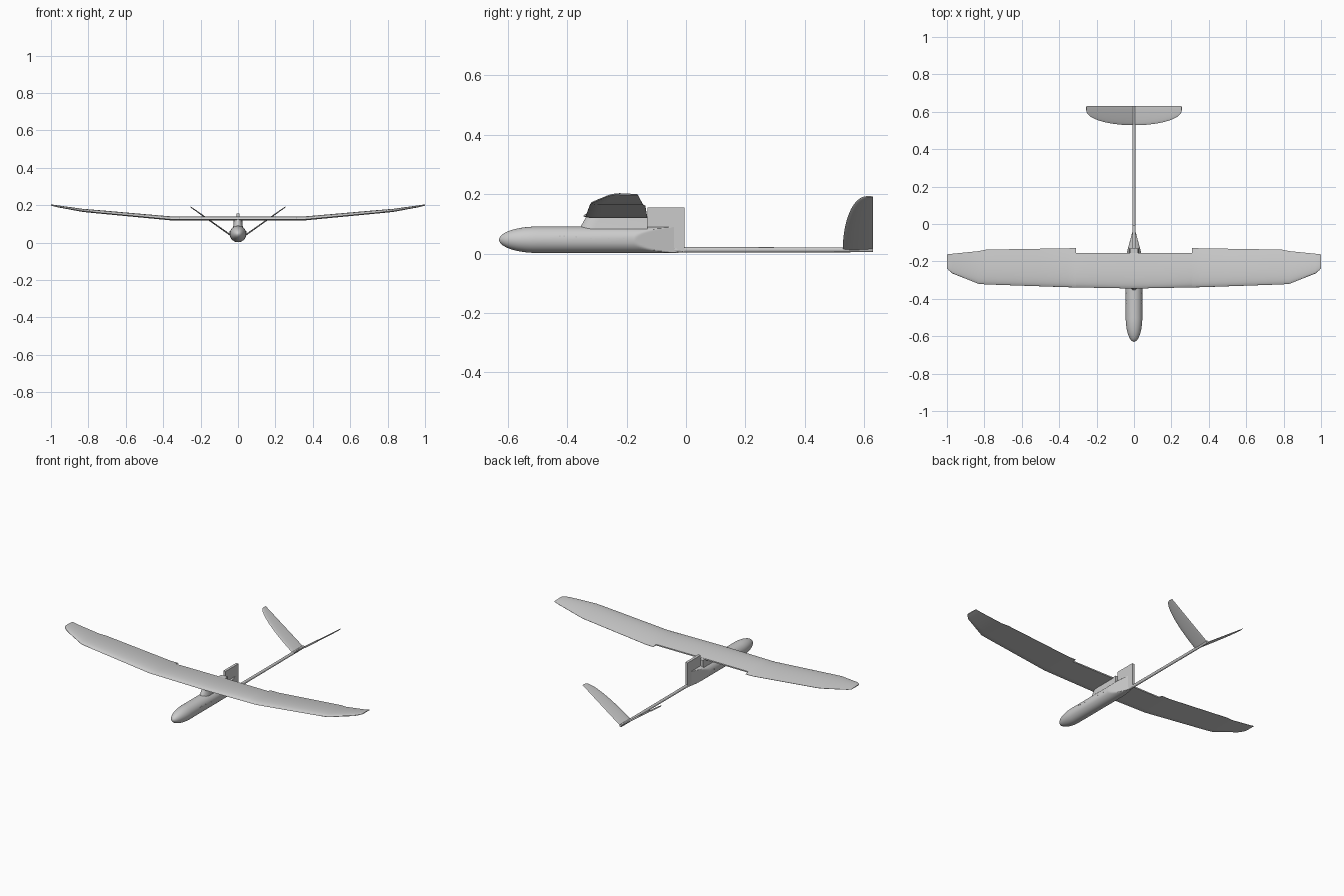
import bpy, bmesh
from math import sin, cos, pi, sqrt, radians
from mathutils import Vector

if "Cube" in bpy.data.objects:
    bpy.data.objects.remove(bpy.data.objects["Cube"])


def loft(name, rings, smooth=35):
    """Skin a list of equal-length closed rings and cap both ends."""
    bm = bmesh.new()
    vs = [[bm.verts.new(p) for p in r] for r in rings]
    n = len(rings[0])
    for a, b in zip(vs, vs[1:]):
        for i in range(n):
            j = (i + 1) % n
            bm.faces.new((a[i], a[j], b[j], b[i]))
    bm.faces.new(vs[0])
    bm.faces.new(vs[-1])
    bmesh.ops.remove_doubles(bm, verts=bm.verts, dist=1e-5)
    bmesh.ops.recalc_face_normals(bm, faces=bm.faces)
    me = bpy.data.meshes.new(name)
    bm.to_mesh(me)
    bm.free()
    ob = bpy.data.objects.new(name, me)
    bpy.context.collection.objects.link(ob)
    bpy.ops.object.select_all(action='DESELECT')
    ob.select_set(True)
    bpy.context.view_layer.objects.active = ob
    bpy.ops.object.shade_smooth_by_angle(angle=radians(smooth))
    return ob


def lerp_table(table, x):
    """Linear lookup of all columns of a station table by its first column."""
    for a, b in zip(table, table[1:]):
        if x <= b[0]:
            t = (x - a[0]) / (b[0] - a[0])
            return [p + (q - p) * t for p, q in zip(a[1:], b[1:])]
    return table[-1][1:]


# Pod: round body with elliptical nose, sliced to a vertical wedge at the rear
R, CZ = 0.0445, 0.0465


def pod_ring(y, r, half_width):
    return [(max(-half_width, min(half_width, r * cos(a))), y, CZ + r * sin(a))
            for a in (2 * pi * i / 48 for i in range(48))]


rings = []
for i in range(1, 15):
    a = pi / 2 * i / 14
    rings.append(pod_ring(-0.5 - 0.13 * cos(a * 0.99 + 0.01 * pi / 2), R * sin(a), 1))
rings.insert(0, pod_ring(-0.63, 0.001, 1))
for i in range(21):
    t = i / 20
    rings.append(pod_ring(-0.175 + 0.15 * t, R, R + (0.004 - R) * t))
loft("fuselage_pod", rings)

# Tail boom
boom = [[(0.008 * cos(2 * pi * i / 20), y, 0.0125 + r * sin(2 * pi * i / 20))
         for i in range(20)] for y, r in ((-0.1, 0.0095), (0.63, 0.008))]
loft("tail_boom", boom)


# Pylon: rounded saddle between pod and wing
def pylon_ring(z, y0, y1, w):
    pts = [(w * cos(a), y0 + 0.05 - 0.05 * sin(a), z)
           for a in (pi * i / 14 for i in range(15))]
    return pts + [(-w, y1, z), (w, y1, z)]


loft("wing_pylon", [pylon_ring(0.07, -0.362, -0.13, 0.028),
                    pylon_ring(0.092, -0.354, -0.13, 0.025),
                    pylon_ring(0.126, -0.335, -0.13, 0.022)])

# Upright fin plate behind the wing
fin = [[(x, -0.13, 0.06), (x, -0.005, 0.004), (x, -0.005, 0.155), (x, -0.13, 0.155)]
       for x in (-0.008, 0.008)]
loft("motor_fin", fin)

# Wing stations: x, leading edge y, trailing edge y, base z, thickness
STATIONS = [(0, -0.345, -0.122, 0.119, 0.021), (0.36, -0.338, -0.130, 0.119, 0.021),
            (0.79, -0.323, -0.137, 0.160, 0.017), (0.83, -0.320, -0.145, 0.164, 0.016),
            (0.97, -0.265, -0.159, 0.190, 0.009), (0.99, -0.248, -0.161, 0.195, 0.007),
            (1.0, -0.235, -0.163, 0.198, 0.003)]
N = 14


def wing_ring(x, cut=None):
    le, te, z, th = lerp_table(STATIONS, abs(x))
    end = 1 if cut is None else (cut - le) / (te - le)
    top, bottom = [], []
    for i in range(N + 1):
        t = end * (i / N) ** 1.6
        h = 2.6 * sqrt(t) * (1 - t) * th
        y = le + (te - le) * t
        top.append((x, y, z + 0.28 * th * (1 - t) + 0.75 * h + 0.0015))
        bottom.append((x, y, z + 0.28 * th * max(0, 1 - t * 6) ** 2))
    return top + bottom[::-1]


half = [wing_ring(x, -0.155) for x in (0, 0.15, 0.31)]
half += [wing_ring(x) for x in (0.3101, 0.36, 0.5, 0.65, 0.79, 0.83, 0.9, 0.97, 0.99, 1.0)]
mirrored = [[(-p[0], p[1], p[2]) for p in r] for r in half[:0:-1]]
loft("wing", mirrored + half, 30)

# V-tail: two half-elliptical blades with straight trailing edges
dihedral = radians(35.3)
for side, label in ((1, "right"), (-1, "left")):
    rings = []
    out = Vector((side * cos(dihedral), 0, sin(dihedral)))
    up = Vector((-side * sin(dihedral), 0, cos(dihedral)))
    for i in range(19):
        s = sin(pi / 2 * i / 18)
        chord = 0.024 + 0.078 * sqrt(max(0, 1 - s * s))
        th = 0.002 + 0.03 * chord
        c = Vector((0, 0, 0.0115)) + out * (0.312 * s)
        ring = []
        for k in range(16):
            a = 2 * pi * k / 16
            t = (1 - cos(a)) / 2
            ring.append(c + Vector((0, 0.63 - chord * (1 - t), 0))
                        + up * (th * sin(a) * (1 - 0.5 * t)))
        rings.append(ring)
    loft("tail_blade_" + label, rings)

# Small screws along the pod sides
for n, (y, z) in enumerate(((-0.425, 0.058), (-0.41, 0.058), (-0.37, 0.056),
                            (-0.32, 0.05), (-0.26, 0.05), (-0.21, 0.05))):
    loft(f"pod_screw_{n + 1}",
         [[(x, y + 0.003 * cos(pi * i / 4), z + 0.003 * sin(pi * i / 4)) for i in range(8)]
          for x in (-R - 0.0005, R + 0.0005)])
